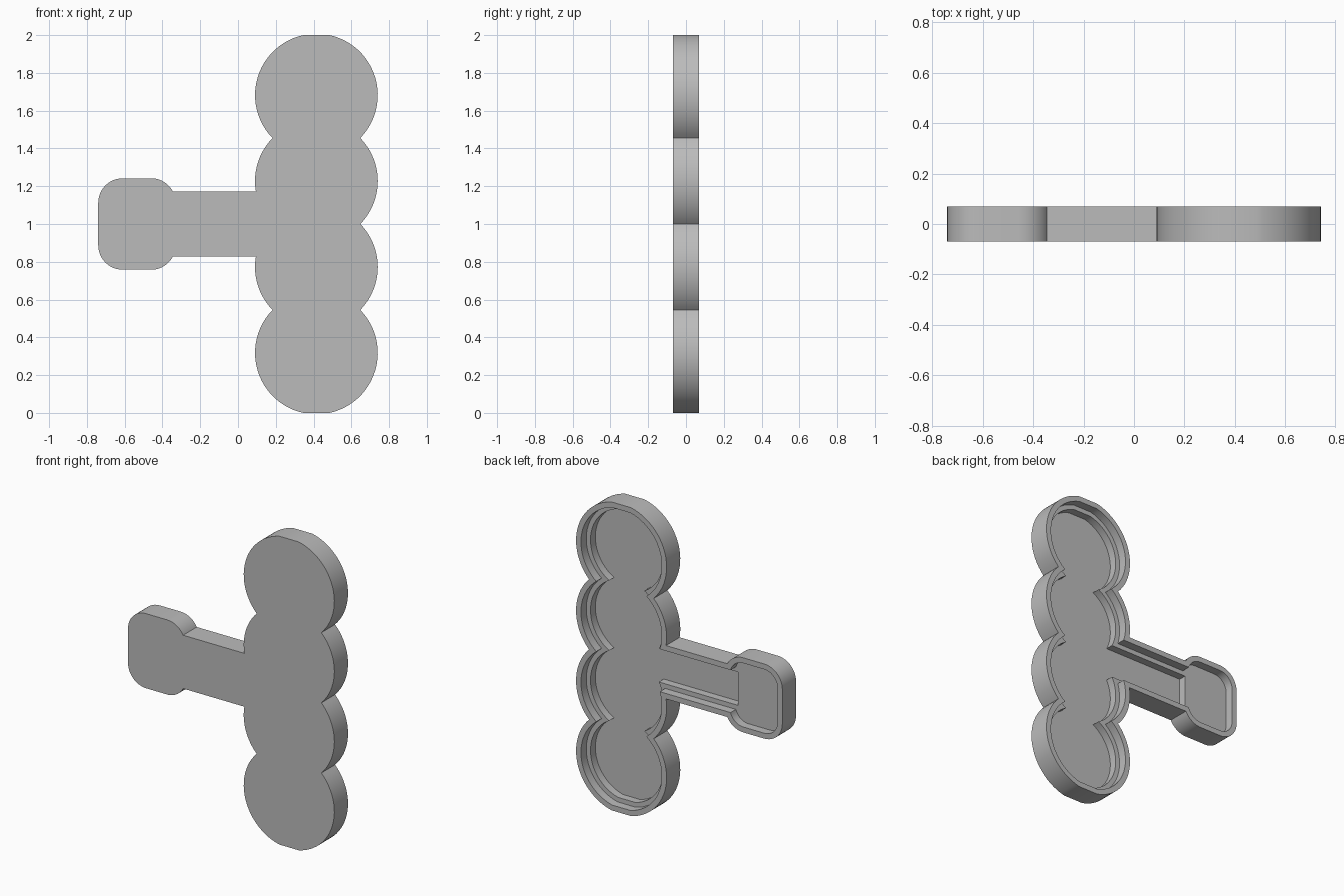
import bpy
import bmesh
from math import asin, cos, sin, pi

cube = bpy.data.objects.get("Cube")
if cube:
    bpy.data.objects.remove(cube)

# Main dimensions
BACK, LEDGE, FLOOR = 0.07, 0.015, -0.035
LOBE_X, LOBE_R, HALF_STEP = 0.415, 0.325, 0.2275
HANDLE_HALF, PAD_HALF, PAD_R = 0.173, 0.242, 0.13
PAD_LEFT, PAD_RIGHT, STEP_X = -0.74, -0.33, -0.385


def arc(cx, cz, r, start, end, steps=24):
    angles = [start + (end - start) * i / steps for i in range(steps + 1)]
    return [(cx + r * cos(a), cz + r * sin(a)) for a in angles]


def outline(inset, with_pad=True):
    """Closed outline (x, z) of lobes, handle and pad, moved inwards by inset."""
    r = LOBE_R - inset
    notch = asin(HALF_STEP / r)
    top = asin((1 - 3 * HALF_STEP - inset) / r)
    handle = HANDLE_HALF - inset
    low, high = 1 + HALF_STEP, 1 + 3 * HALF_STEP
    half = arc(LOBE_X, low, r, -notch, notch)
    half += arc(LOBE_X, high, r, -notch, top)[1:]
    half += arc(LOBE_X, high, r, pi - top, pi + notch)
    half += arc(LOBE_X, low, r, pi - notch, pi + asin((HALF_STEP - handle) / r))[1:]
    if with_pad:
        pr = PAD_R - inset
        cz = 1 + PAD_HALF - PAD_R
        half += arc(PAD_RIGHT - PAD_R, cz, pr, asin((1 + handle - cz) / pr), pi / 2, 12)
        half += arc(PAD_LEFT + PAD_R, cz, pr, pi / 2, pi, 12)
    else:
        half.append((STEP_X, 1 + handle))
    return half + [(x, 2 - z) for x, z in reversed(half[1:])]


def slab(name, points, y0, y1):
    """Solid made by extruding an outline from y0 to y1."""
    bm = bmesh.new()
    face = bm.faces.new([bm.verts.new((x, y0, z)) for x, z in points])
    moved = bmesh.ops.extrude_face_region(bm, geom=[face])["geom"]
    verts = [v for v in moved if isinstance(v, bmesh.types.BMVert)]
    bmesh.ops.translate(bm, vec=(0, y1 - y0, 0), verts=verts)
    bmesh.ops.recalc_face_normals(bm, faces=bm.faces)
    mesh = bpy.data.meshes.new(name)
    bm.to_mesh(mesh)
    bm.free()
    obj = bpy.data.objects.new(name, mesh)
    bpy.context.collection.objects.link(obj)
    return obj


# Solid tray, with a wide shallow recess and a narrower deep one in the back
tray = slab("lobed_tray", outline(0), -BACK, BACK)
cutters = [
    slab("shallow_recess_cutter", outline(0.035), LEDGE, BACK + 0.05),
    slab("deep_recess_cutter", outline(0.065, False), FLOOR, BACK + 0.04),
]
for cutter in cutters:
    cutter.hide_render = True
    mod = tray.modifiers.new(cutter.name, "BOOLEAN")
    mod.operation = "DIFFERENCE"
    mod.solver = "EXACT"
    mod.object = cutter

# Apply the cuts and drop the helpers
graph = bpy.context.evaluated_depsgraph_get()
tray_mesh = bpy.data.meshes.new_from_object(tray.evaluated_get(graph))
tray.modifiers.clear()
tray.data = tray_mesh
for cutter in cutters:
    bpy.data.objects.remove(cutter)

# Plain grey material
grey = bpy.data.materials.new("plain_grey")
grey.use_nodes = True
colour = (0.5, 0.5, 0.5, 1)
grey.diffuse_color = colour
grey.node_tree.nodes["Principled BSDF"].inputs["Base Color"].default_value = colour
tray.data.materials.clear()
tray.data.materials.append(grey)

# Smooth curved walls with crisp corners
bpy.ops.object.select_all(action="DESELECT")
tray.select_set(True)
bpy.context.view_layer.objects.active = tray
bpy.ops.object.shade_smooth_by_angle(angle=pi / 9)
